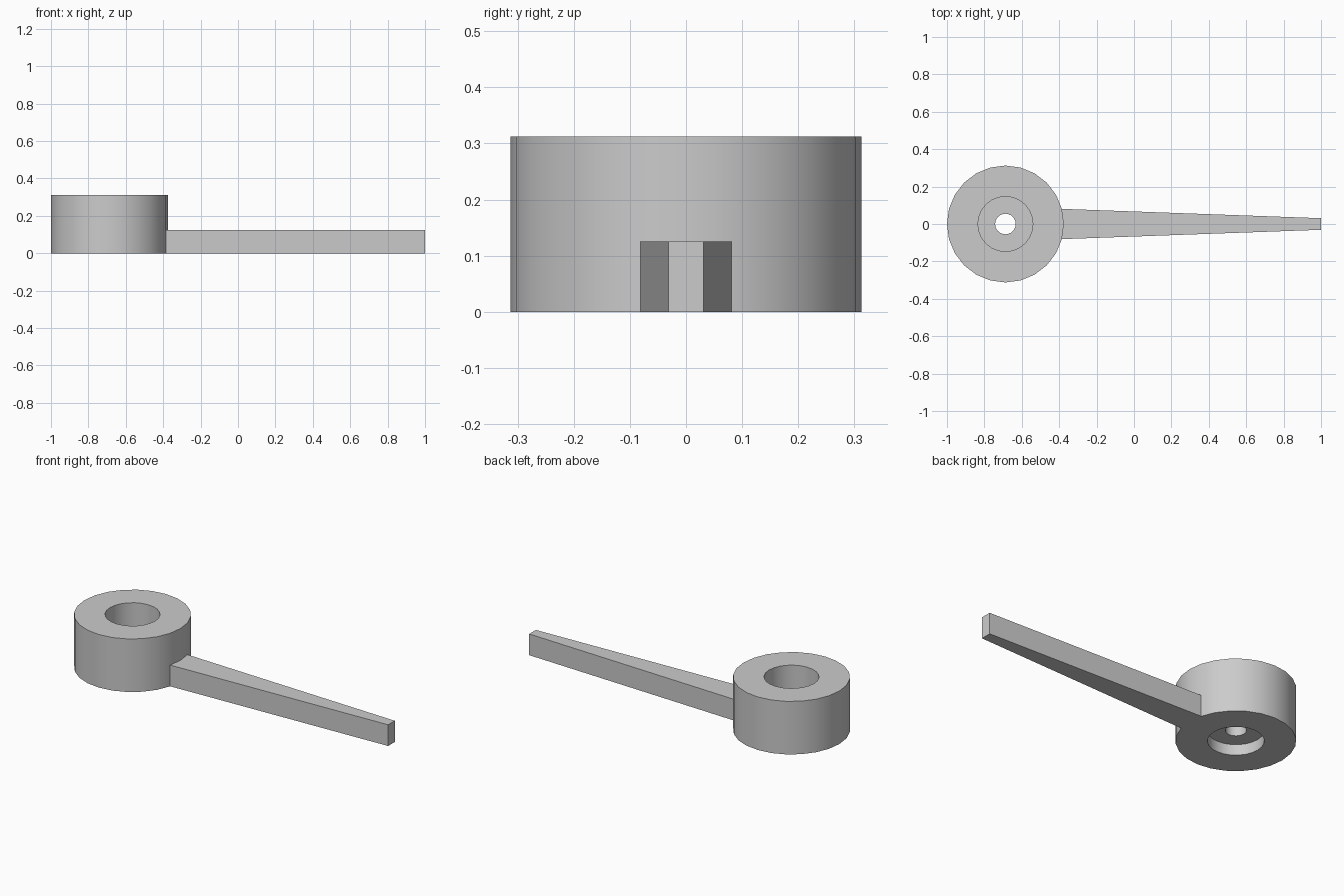
import bpy, bmesh
from math import cos, sin, pi

if "Cube" in bpy.data.objects:
    bpy.data.objects.remove(bpy.data.objects["Cube"], do_unlink=True)

# Main sizes
SIDES = 24
HUB_X, HUB_R, HUB_H = -0.6875, 0.3125, 0.3125
BORE_R, HOLE_R = 0.147, 0.055
WEB_LOW, WEB_TOP = 0.0625, 0.125
ARM_H, TIP_X, TIP_HALF = 0.125, 1.0, 0.031

grey = bpy.data.materials.new("light grey")
grey.use_nodes = True
colour = (0.6, 0.6, 0.6, 1.0)
grey.diffuse_color = colour
grey.node_tree.nodes["Principled BSDF"].inputs["Base Color"].default_value = colour


def finish(name, bm):
    bmesh.ops.recalc_face_normals(bm, faces=bm.faces[:])
    mesh = bpy.data.meshes.new(name)
    bm.to_mesh(mesh)
    bm.free()
    mesh.materials.append(grey)
    obj = bpy.data.objects.new(name, mesh)
    bpy.context.collection.objects.link(obj)
    return obj


def on_rim(step, radius=HUB_R):
    a = 2 * pi * step / SIDES
    return HUB_X + radius * cos(a), radius * sin(a)


# Hub: turned section with a bore above, a shallow recess below and a web between
section = [(HUB_R, 0), (HUB_R, HUB_H), (BORE_R, HUB_H), (BORE_R, WEB_TOP),
           (HOLE_R, WEB_TOP), (HOLE_R, WEB_LOW), (BORE_R, WEB_LOW), (BORE_R, 0)]
bm = bmesh.new()
rings = [[bm.verts.new((*on_rim(s, r), z)) for s in range(SIDES)] for r, z in section]
for i, ring in enumerate(rings):
    following = rings[(i + 1) % len(rings)]
    for s in range(SIDES):
        t = (s + 1) % SIDES
        bm.faces.new((ring[s], ring[t], following[t], following[s]))
hub = finish("hub", bm)
bpy.ops.object.select_all(action='DESELECT')
hub.select_set(True)
bpy.context.view_layer.objects.active = hub
bpy.ops.object.shade_smooth_by_angle(angle=pi / 6)

# Arm: tapered bar whose root follows the hub's rim
outline = [on_rim(1), on_rim(0), on_rim(-1), (TIP_X, -TIP_HALF), (TIP_X, TIP_HALF)]
bm = bmesh.new()
base = bm.faces.new([bm.verts.new((x, y, 0)) for x, y in outline])
raised = bmesh.ops.extrude_face_region(bm, geom=[base], use_keep_orig=True)
top = [g for g in raised["geom"] if isinstance(g, bmesh.types.BMVert)]
bmesh.ops.translate(bm, verts=top, vec=(0, 0, ARM_H))
finish("arm", bm)
